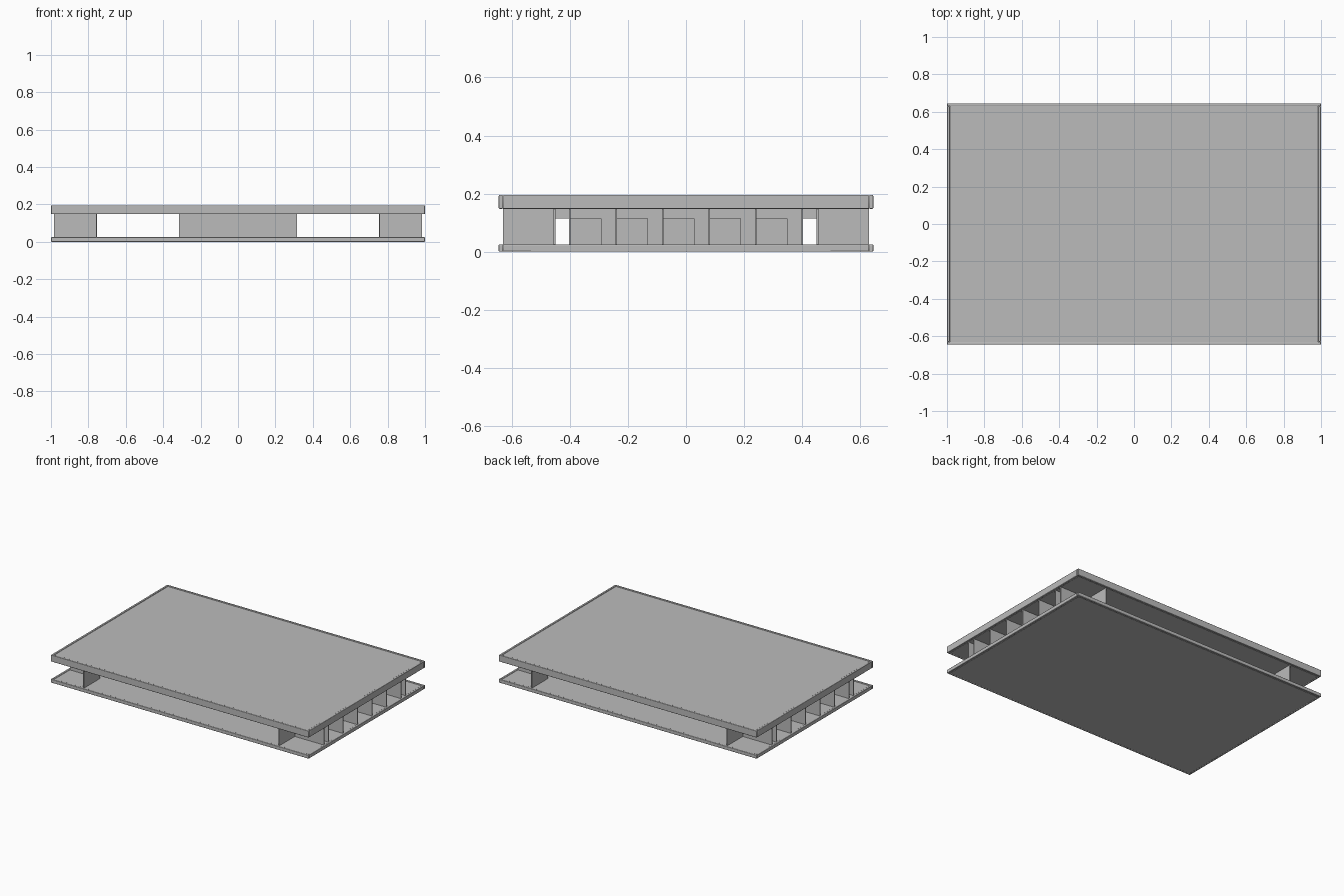
import bpy
import bmesh
from mathutils import Matrix, Vector

cube = bpy.data.objects.get("Cube")
if cube:
    bpy.data.objects.remove(cube, do_unlink=True)

grey = bpy.data.materials.new("light_grey_plastic")
grey.use_nodes = True
COLOUR = (0.5, 0.5, 0.5, 1)
grey.diffuse_color = COLOUR
grey.node_tree.nodes["Principled BSDF"].inputs["Base Color"].default_value = COLOUR


def part(name, boxes, bevel=0.0):
    """Make one object from boxes, each given as its low and high corners."""
    bm = bmesh.new()
    for low, high in boxes:
        low, high = Vector(low), Vector(high)
        size = high - low
        place = Matrix.Translation((low + high) / 2) @ Matrix.Diagonal((*map(abs, size), 1))
        bmesh.ops.create_cube(bm, size=1, matrix=place)
    mesh = bpy.data.meshes.new(name)
    bm.to_mesh(mesh)
    bm.free()
    mesh.materials.append(grey)
    obj = bpy.data.objects.new(name, mesh)
    bpy.context.collection.objects.link(obj)
    if bevel:
        mod = obj.modifiers.new("soft_edges", "BEVEL")
        mod.width = bevel
        mod.segments = 2
    bpy.ops.object.select_all(action="DESELECT")
    obj.select_set(True)
    bpy.context.view_layer.objects.active = obj
    bpy.ops.object.shade_smooth_by_angle()
    return obj


X, Y, LIP, DIP = 1.0, 0.645, 0.015, 0.004
BASE, DECK, TOP = 0.025, 0.148, 0.195   # heights of the slab faces
INNER, OUTER = 0.76, 0.985              # extent of the side runners
HEAD = 0.115                            # top of the runner windows
WALL = 0.006


def slab(name, z0, z1):
    """Panel with a thin raised lip on its four edges."""
    part(name + "_panel", [((-X + LIP, -Y + LIP, z0), (X - LIP, Y - LIP, z1 - DIP))])
    rails = []
    for s in (-1, 1):
        rails.append(((-X, s * Y, z0), (X, s * (Y - LIP), z1)))
        rails.append(((s * X, -Y + LIP, z0), (s * (X - LIP), Y - LIP, z1)))
    part(name + "_lip", rails, 0.003)


slab("bottom_deck", 0, BASE)
slab("top_deck", DECK, TOP)

# Centre support
low, high = BASE - DIP, DECK
part("centre_block", [((-0.315, -0.4, low), (0.315, 0.4, high))])

# Outward-open corner brackets, ribs and pierced inner walls
fins = [-0.4 + 0.16 * i for i in range(6)]
for side, sx in (("right", -1), ("left", 1)):
    for end, sy in (("front", -1), ("back", 1)):
        part(f"{end}_{side}_corner_bracket", [
            ((sx * INNER, sy * 0.45, low), (sx * (INNER - WALL), sy * (Y - LIP), high)),
            ((sx * INNER, sy * 0.45, low), (sx * OUTER, sy * (0.45 + WALL), high)),
        ])
    part(f"{side}_ribs", [
        ((sx * INNER, y - WALL / 2, low), (sx * OUTER, y + WALL / 2, high)) for y in fins])
    part(f"{side}_inner_wall",
         [((sx * INNER, -0.45, HEAD), (sx * (INNER - WALL), 0.45, high))]
         + [((sx * INNER, y - 0.053, low), (sx * (INNER - WALL), y, HEAD)) for y in fins[1:]])
